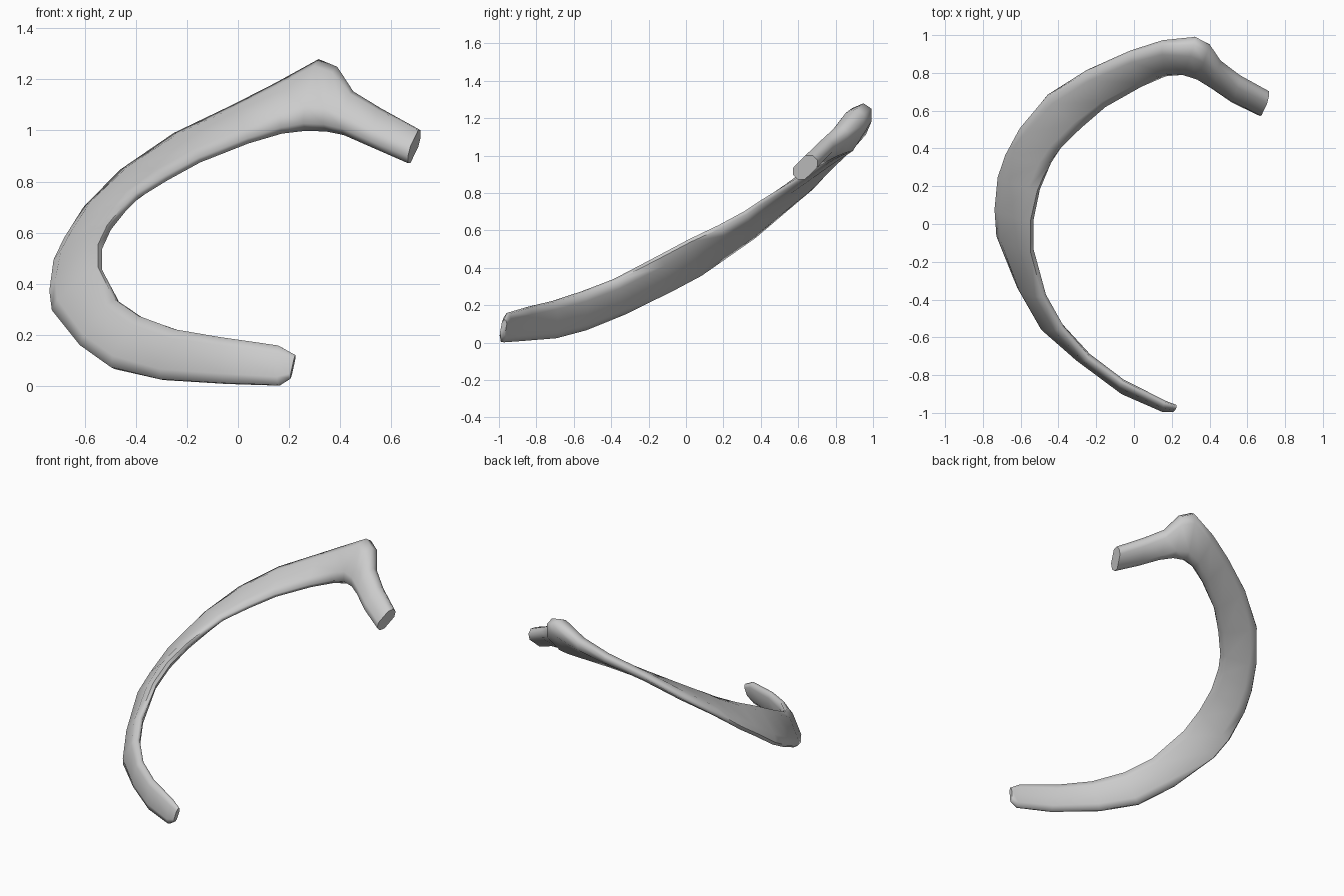
import bpy, bmesh
from mathutils import Vector

# Flat curved shaft: outer (lower) edge, inner (upper) edge, half thickness
shaft = [
    ((0.205, -0.985, 0.03), (0.225, -0.968, 0.12), 0.014),
    ((0.16, -0.982, 0.003), (0.16, -0.95, 0.157), 0.022),
    ((-0.05, -0.89, 0.01), (-0.07, -0.835, 0.19), 0.025),
    ((-0.30, -0.70, 0.025), (-0.24, -0.71, 0.22), 0.027),
    ((-0.49, -0.54, 0.07), (-0.38, -0.55, 0.27), 0.03),
    ((-0.61, -0.33, 0.155), (-0.475, -0.38, 0.335), 0.03),
    ((-0.72, -0.06, 0.29), (-0.54, -0.14, 0.46), 0.03),
    ((-0.73, 0.08, 0.365), (-0.54, 0.02, 0.545), 0.03),
    ((-0.715, 0.25, 0.485), (-0.505, 0.18, 0.62), 0.03),
    ((-0.675, 0.37, 0.57), (-0.445, 0.32, 0.695), 0.03),
    ((-0.60, 0.51, 0.69), (-0.395, 0.395, 0.745), 0.03),
    ((-0.46, 0.68, 0.835), (-0.28, 0.51, 0.815), 0.03),
    ((-0.25, 0.81, 0.98), (-0.15, 0.625, 0.885), 0.03),
    ((-0.02, 0.91, 1.09), (0.04, 0.735, 0.96), 0.034),
]
# Knob, narrow neck and blunt head
neck = [
    ((0.15, 0.96, 1.175), (0.17, 0.795, 1.0), 0.045),
    ((0.32, 0.97, 1.265), (0.26, 0.81, 1.013), 0.064),
    ((0.395, 0.93, 1.235), (0.34, 0.785, 1.01), 0.062),
    ((0.455, 0.85, 1.14), (0.41, 0.735, 0.995), 0.05),
    ((0.56, 0.775, 1.075), (0.52, 0.655, 0.947), 0.043),
    ((0.715, 0.69, 0.988), (0.665, 0.585, 0.885), 0.045),
]
# Rounded flat cross-section (across, thickness)
section = [(1, 0.4), (0.62, 1), (-0.62, 1), (-1, 0.4),
           (-1, -0.4), (-0.62, -1), (0.62, -1), (1, -0.4)]

stations = [(Vector(a), Vector(b), t) for a, b, t in shaft + neck]
mids = [(a + b) / 2 for a, b, t in stations]
bm = bmesh.new()
rings = []
for i, (a, b, t) in enumerate(stations):
    tangent = mids[min(i + 1, len(mids) - 1)] - mids[max(i - 1, 0)]
    half = (a - b) / 2
    normal = tangent.cross(half).normalized()
    rings.append([bm.verts.new(mids[i] + half * u + normal * (t * v))
                  for u, v in section])
n = len(section)
for r, s in zip(rings, rings[1:]):
    for k in range(n):
        bm.faces.new((r[k], r[(k + 1) % n], s[(k + 1) % n], s[k]))
bm.faces.new(rings[0])
bm.faces.new(rings[-1])
bmesh.ops.recalc_face_normals(bm, faces=bm.faces)

mesh = bpy.data.meshes.new("rib_bone")
bm.to_mesh(mesh)
bm.free()
rib = bpy.data.objects.new("rib_bone", mesh)
bpy.context.collection.objects.link(rib)
bpy.context.view_layer.objects.active = rib
rib.select_set(True)
bpy.ops.object.shade_smooth_by_angle(angle=1.2)
